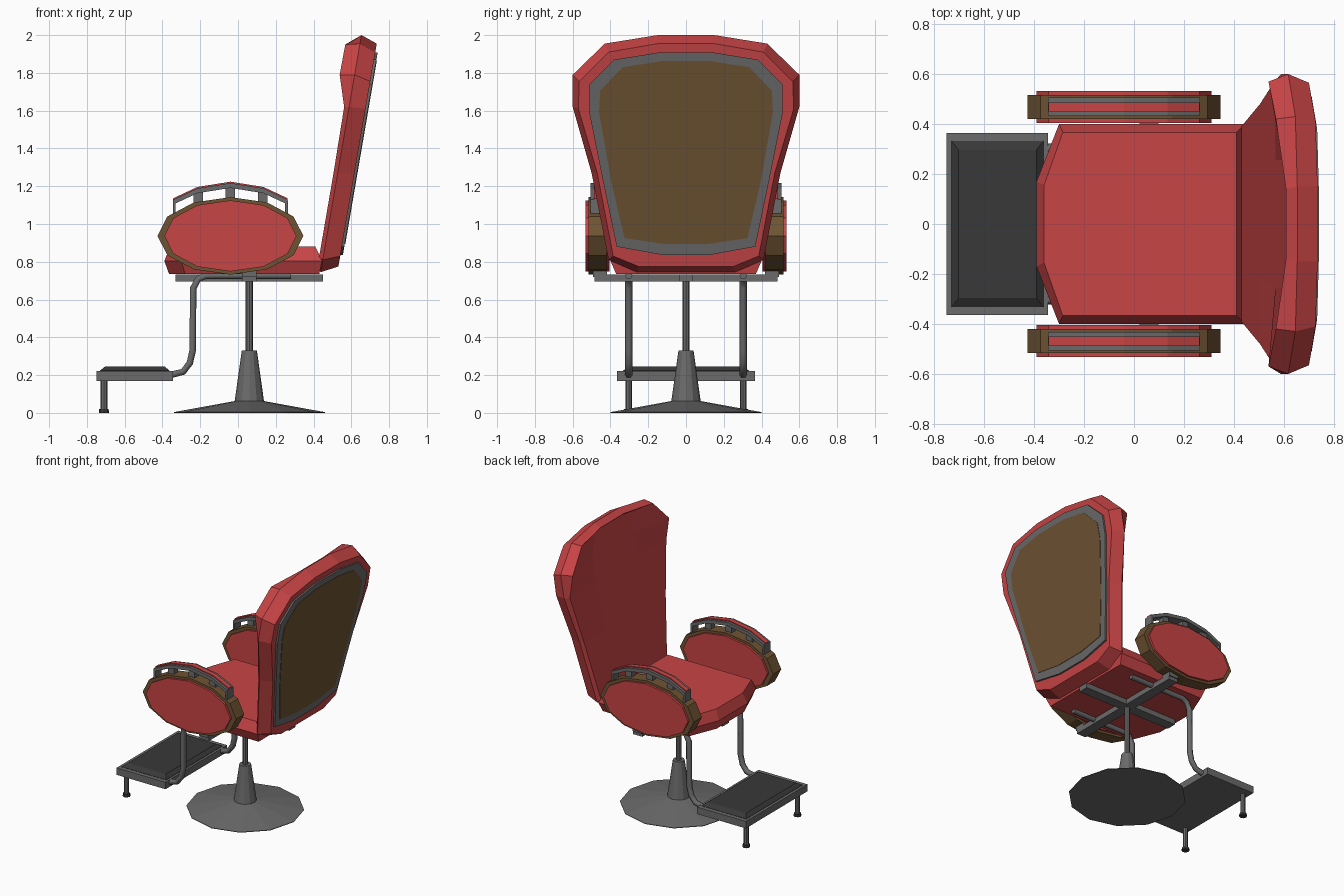
import bpy
from math import cos, sin, pi

cube = bpy.data.objects.get("Cube")
if cube:
    bpy.data.objects.remove(cube, do_unlink=True)


def material(name, rgb):
    m = bpy.data.materials.new(name)
    m.use_nodes = True
    m.diffuse_color = (*rgb, 1)
    m.node_tree.nodes["Principled BSDF"].inputs["Base Color"].default_value = (*rgb, 1)
    return m


RED = material("red_upholstery", (0.58, 0.058, 0.06))
BROWN = material("brown_wood", (0.155, 0.085, 0.032))
GREY = material("grey_metal", (0.145, 0.145, 0.145))
DARK = material("dark_rubber", (0.04, 0.04, 0.04))


def make(name, verts, faces, mat):
    mesh = bpy.data.meshes.new(name)
    mesh.from_pydata(verts, [], faces)
    mesh.materials.append(mat)
    obj = bpy.data.objects.new(name, mesh)
    bpy.context.collection.objects.link(obj)
    # make every normal point outwards
    bpy.context.view_layer.objects.active = obj
    obj.select_set(True)
    bpy.ops.object.mode_set(mode='EDIT')
    bpy.ops.mesh.select_all(action='SELECT')
    bpy.ops.mesh.normals_make_consistent(inside=False)
    bpy.ops.object.mode_set(mode='OBJECT')
    obj.select_set(False)
    return obj


def bridge(rings):
    """Side faces between consecutive closed rings of equal length."""
    n = len(rings[0])
    return [(r * n + i, r * n + (i + 1) % n, (r + 1) * n + (i + 1) % n, (r + 1) * n + i)
            for r in range(len(rings) - 1) for i in range(n)]


def loft(name, rings, mat):
    n = len(rings[0])
    verts = [v for ring in rings for v in ring]
    caps = [tuple(range(n)), tuple(range(len(verts) - n, len(verts)))]
    return make(name, verts, bridge(rings) + caps, mat)


def rect(x0, x1, y, z, cy=0):
    return [(x0, cy - y, z), (x1, cy - y, z), (x1, cy + y, z), (x0, cy + y, z)]


def box(name, x0, x1, y, z0, z1, mat, cy=0):
    return loft(name, [rect(x0, x1, y, z0, cy), rect(x0, x1, y, z1, cy)], mat)


def turned(name, x, y, profile, sides, mat):
    rings = [[(x + r * cos(2 * pi * i / sides), y + r * sin(2 * pi * i / sides), z)
              for i in range(sides)] for r, z in profile]
    return loft(name, rings, mat)


def side_prism(name, outline, y0, y1, mat):
    return loft(name, [[(x, y, z) for x, z in outline] for y in (y0, y1)], mat)


def mirrored(half):
    """Closed outline from a right-hand half listed bottom to top."""
    return half + [(-y, z) for y, z in reversed(half)]


# Pedestal
PX = 0.06
turned("pedestal_base", PX, 0, [(0.4, 0), (0.4, 0.004), (0.08, 0.062)], 12, GREY)
turned("pedestal_cone", PX, 0, [(0.078, 0.06), (0.04, 0.33)], 12, GREY)
turned("pedestal_pole", PX, 0, [(0.019, 0.32), (0.019, 0.71)], 8, GREY)

# Crossed support bars
box("support_bar_long", -0.33, 0.45, 0.038, 0.695, 0.733, GREY)
box("support_bar_cross", PX - 0.038, PX + 0.038, 0.485, 0.695, 0.733, GREY)

# Seat cushion
def seat_ring(front, shoulder, back, nose_y, side_y, z):
    half = [(back, side_y), (shoulder, side_y), (front, nose_y)]
    return [(x, y, z) for x, y in half] + [(x, -y, z) for x, y in reversed(half)]


loft("seat_cushion", [seat_ring(-0.365, -0.28, 0.43, 0.16, 0.37, 0.735),
                      seat_ring(-0.39, -0.3, 0.445, 0.17, 0.4, 0.805),
                      seat_ring(-0.36, -0.285, 0.41, 0.155, 0.367, 0.88)], RED)


# Backrest: three outlines on a leaning plane, with wings forward at the top
def lean(z, offset=0.0):
    return 0.425 + 0.172 * (z - 0.8) + offset


front = [(0.25, 0.775), (0.39, 0.825), (0.48, 1.26), (0.57, 1.62),
         (0.57, 1.79), (0.42, 1.95), (0.14, 1.97)]
middle = [(0.26, 0.745), (0.41, 0.81), (0.5, 1.27), (0.6, 1.62),
          (0.6, 1.79), (0.43, 1.955), (0.15, 2.0)]
rear = [(0.25, 0.775), (0.385, 0.83), (0.47, 1.27), (0.57, 1.61),
        (0.565, 1.755), (0.41, 1.91), (0.15, 1.955)]
wings = [0, 0, 0, -0.004, -0.057, -0.055, -0.018]
n = len(front)
front_ring = [(lean(z, w), y, z) for (y, z), w in zip(mirrored(front), wings + wings[::-1])]
rings = [front_ring,
         [(lean(z, 0.022), y, z) for y, z in mirrored(middle)],
         [(lean(z, 0.111), y, z) for y, z in mirrored(rear)]]
verts = [v for ring in rings for v in ring]
faces = bridge(rings) + [tuple(range(4 * n, 6 * n))]
# Hollow front face: two inner columns lying on the leaning plane
base = len(verts)
for y, z in front:
    verts += [(lean(z), 0.45 * y, z), (lean(z), -0.45 * y, z)]
for i in range(n - 1):
    a, b = base + 2 * i, base + 2 * i + 2
    left, left_up = 2 * n - 1 - i, 2 * n - 2 - i
    faces += [(i, i + 1, b, a), (a, b, b + 1, a + 1), (a + 1, b + 1, left_up, left)]
faces += [(0, base, base + 1, 2 * n - 1),
          (n - 1, n, base + 2 * n - 1, base + 2 * n - 2)]
make("backrest", verts, faces, RED)


# Rear panel with metal border
def back_plate(name, half, near, far, mat):
    loft(name, [[(lean(z, d), y, z) for y, z in mirrored(half)] for d in (near, far)], mat)


back_plate("back_panel_border", [(0.13, 0.837), (0.367, 0.88), (0.44, 1.23), (0.512, 1.59),
                                 (0.512, 1.74), (0.38, 1.87), (0.15, 1.907)], 0.1, 0.124, GREY)
back_plate("back_panel", [(0.12, 0.895), (0.325, 0.925), (0.395, 1.22), (0.46, 1.59),
                          (0.455, 1.705), (0.335, 1.83), (0.13, 1.862)], 0.118, 0.127, BROWN)

# Armrests
AX, AZ = -0.04, 0.937


def ellipse(rx, rz):
    return [(AX + rx * cos(pi * i / 6), AZ + rz * sin(pi * i / 6)) for i in range(12)]


arch = [(-0.303, 1.125), (-0.175, 1.185), (0, 1.213), (0.175, 1.185), (0.303, 1.125)]


def arch_band(low, high):
    return ([(AX + x, z + low) for x, z in arch]
            + [(AX + x, z + high) for x, z in reversed(arch)])


for side, s in (("left", 1), ("right", -1)):
    c = 0.469 * s
    side_prism(f"{side}_arm_cushion", ellipse(0.35, 0.188), c - 0.064, c + 0.064, RED)
    side_prism(f"{side}_arm_frame", ellipse(0.386, 0.205), c - 0.048, c + 0.048, BROWN)
    side_prism(f"{side}_arm_rail", arch_band(-0.022, 0.004), c - 0.037, c + 0.037, GREY)
    side_prism(f"{side}_arm_rail_pad", arch_band(0, 0.011), c - 0.018, c + 0.018, RED)
    for i, dx in enumerate((-0.17, 0, 0.17)):
        top = 1.2 if dx == 0 else 1.175
        box(f"{side}_arm_post_{i + 1}", AX + dx - 0.025, AX + dx + 0.025, 0.022,
            1.08, top, GREY, c)
    for end, dx in (("front", -0.297), ("back", 0.297)):
        box(f"{side}_arm_rail_{end}_end", AX + dx - 0.007, AX + dx + 0.007, 0.037,
            1.04, 1.125, GREY, c)
    box(f"{side}_arm_bracket", PX - 0.038, PX + 0.038, 0.038, 0.72, 0.755, GREY, 0.455 * s)

    # Bent tube carrying the footrest
    curve = bpy.data.curves.new(f"{side}_footrest_tube", 'CURVE')
    curve.dimensions = '3D'
    curve.bevel_depth = 0.02
    curve.bevel_resolution = 1
    curve.use_fill_caps = True
    path = [(0.28, 0.727), (-0.17, 0.727), (-0.21, 0.71), (-0.237, 0.66), (-0.24, 0.33),
            (-0.255, 0.265), (-0.29, 0.218), (-0.36, 0.2)]
    spline = curve.splines.new('POLY')
    spline.points.add(len(path) - 1)
    for p, (x, z) in zip(spline.points, path):
        p.co = (x, 0.303 * s, z, 1)
    curve.materials.append(GREY)
    tube = bpy.data.objects.new(curve.name, curve)
    bpy.context.collection.objects.link(tube)

    # Footrest legs
    turned(f"{side}_footrest_leg", -0.71, 0.303 * s, [(0.018, 0.015), (0.018, 0.18)], 8, GREY)
    turned(f"{side}_footrest_foot", -0.71, 0.303 * s, [(0.027, 0), (0.025, 0.02)], 8, DARK)

# Footrest
box("footrest_frame", -0.75, -0.345, 0.364, 0.17, 0.222, GREY)
loft("footrest_pad", [rect(-0.73, -0.362, 0.333, 0.215), rect(-0.73, -0.362, 0.333, 0.224),
                      rect(-0.703, -0.39, 0.297, 0.246)], DARK)
